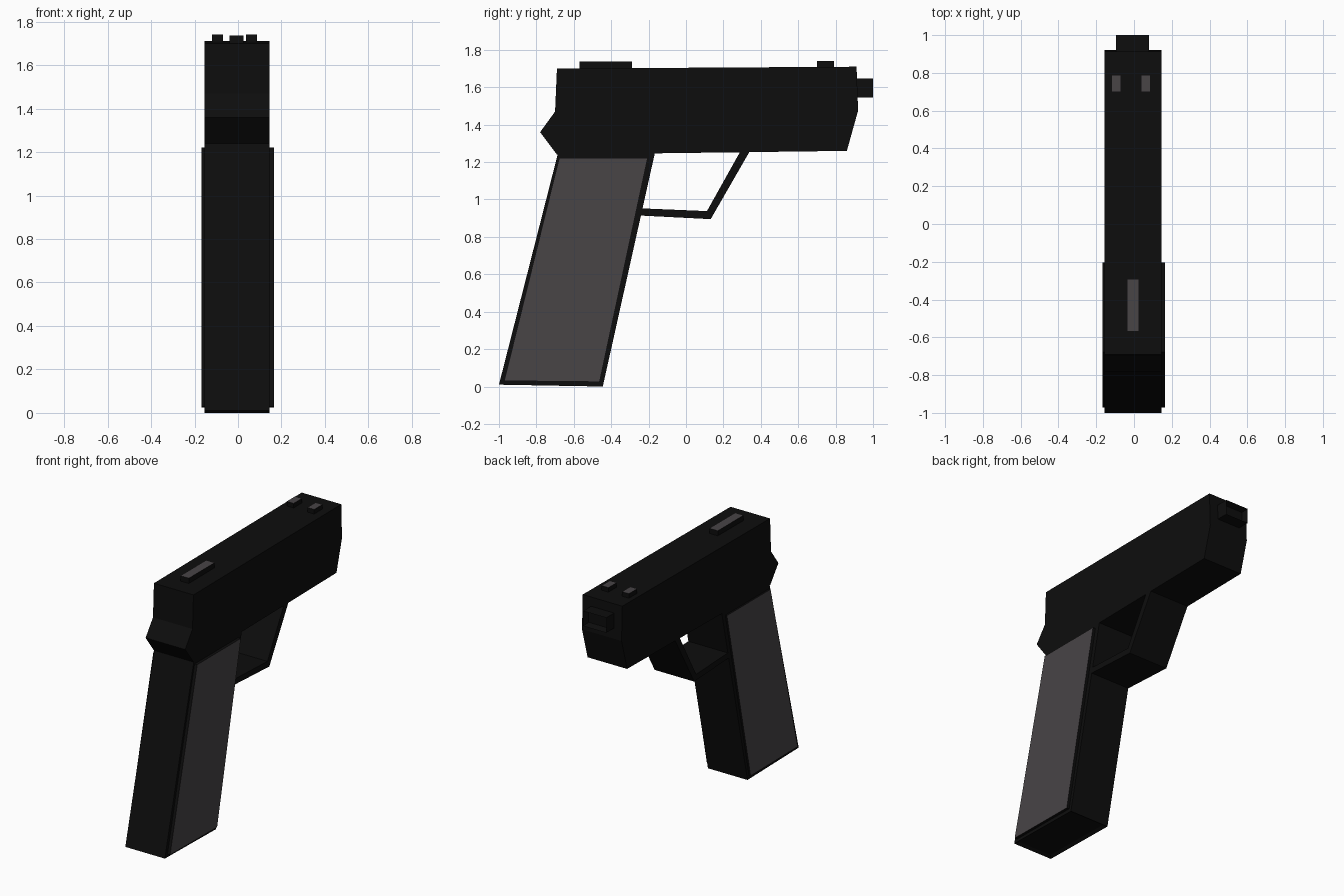
import bpy, bmesh
from mathutils import Vector

if "Cube" in bpy.data.objects:
    bpy.data.objects.remove(bpy.data.objects["Cube"])


def material(name, rgb):
    m = bpy.data.materials.new(name)
    m.diffuse_color = (*rgb, 1)
    m.use_nodes = True
    m.node_tree.nodes["Principled BSDF"].inputs["Base Color"].default_value = m.diffuse_color
    return m


BLACK = material("black", (0.004, 0.004, 0.004))
GREY = material("grey", (0.065, 0.058, 0.062))
X0, X1 = -0.155, 0.145      # sides of the main body


def prism(name, profile, x0=X0, x1=X1, grey=None, recess=None):
    """Extrude a (y, z) profile along x.
    grey: direction whose faces are grey; recess: (direction, rim, depth)."""
    bm = bmesh.new()
    face = bm.faces.new([bm.verts.new((x0, y, z)) for y, z in profile])
    ext = bmesh.ops.extrude_face_region(bm, geom=[face])["geom"]
    bmesh.ops.translate(bm, vec=(x1 - x0, 0, 0),
                        verts=[g for g in ext if isinstance(g, bmesh.types.BMVert)])
    bmesh.ops.recalc_face_normals(bm, faces=bm.faces)
    bm.normal_update()
    if recess:
        d, rim, depth = recess
        end = max(bm.faces, key=lambda f: f.normal.dot(Vector(d)))
        bmesh.ops.inset_region(bm, faces=[end], thickness=rim)
        for v in end.verts:
            v.co -= Vector(d) * depth
    if grey:
        for f in bm.faces:
            f.material_index = int(f.normal.dot(Vector(grey)) > 0.9)
    me = bpy.data.meshes.new(name)
    bm.to_mesh(me)
    bm.free()
    me.materials.append(BLACK)
    me.materials.append(GREY)
    ob = bpy.data.objects.new(name, me)
    bpy.context.collection.objects.link(ob)
    return ob


def box(y0, y1, z0, z1):
    return [(y0, z0), (y1, z0), (y1, z1), (y0, z1)]


# Upper body with rear spur and sloped nose
prism("slide", [(-0.69, 1.70), (-0.70, 1.47), (-0.78, 1.36), (-0.69, 1.24),
                (0.86, 1.26), (0.92, 1.475), (0.912, 1.71)])

# Slanted handle with a shallow recess underneath
prism("grip", [(-1.0, 0.01), (-0.445, 0.0), (-0.165, 1.255), (-0.685, 1.245)],
      recess=((0, 0, -1), 0.03, 0.012))

# Grey side plates on the handle
plate = [(-0.972, 0.03), (-0.462, 0.025), (-0.205, 1.222), (-0.678, 1.222)]
prism("grip_panel_right", plate, X1 - 0.01, 0.165, grey=(1, 0, 0))
prism("grip_panel_left", plate, -0.167, X0 + 0.01, grey=(-1, 0, 0))

# Bent guard strip between handle and body
prism("trigger_guard", [(-0.26, 0.915), (0.132, 0.895), (0.345, 1.265),
                        (0.295, 1.265), (0.112, 0.938), (-0.25, 0.953)])

# Square muzzle with hollow end
prism("muzzle", box(0.88, 1.0, 1.545, 1.648), -0.095, 0.08,
      recess=((0, 1, 0), 0.02, 0.04))

# Sights with grey tops
prism("rear_sight", box(-0.57, -0.29, 1.68, 1.737), -0.038, 0.026, grey=(0, 0, 1))
for side, x in (("left", -0.12), ("right", 0.036)):
    prism("front_sight_" + side, box(0.70, 0.79, 1.68, 1.74), x, x + 0.052, grey=(0, 0, 1))
